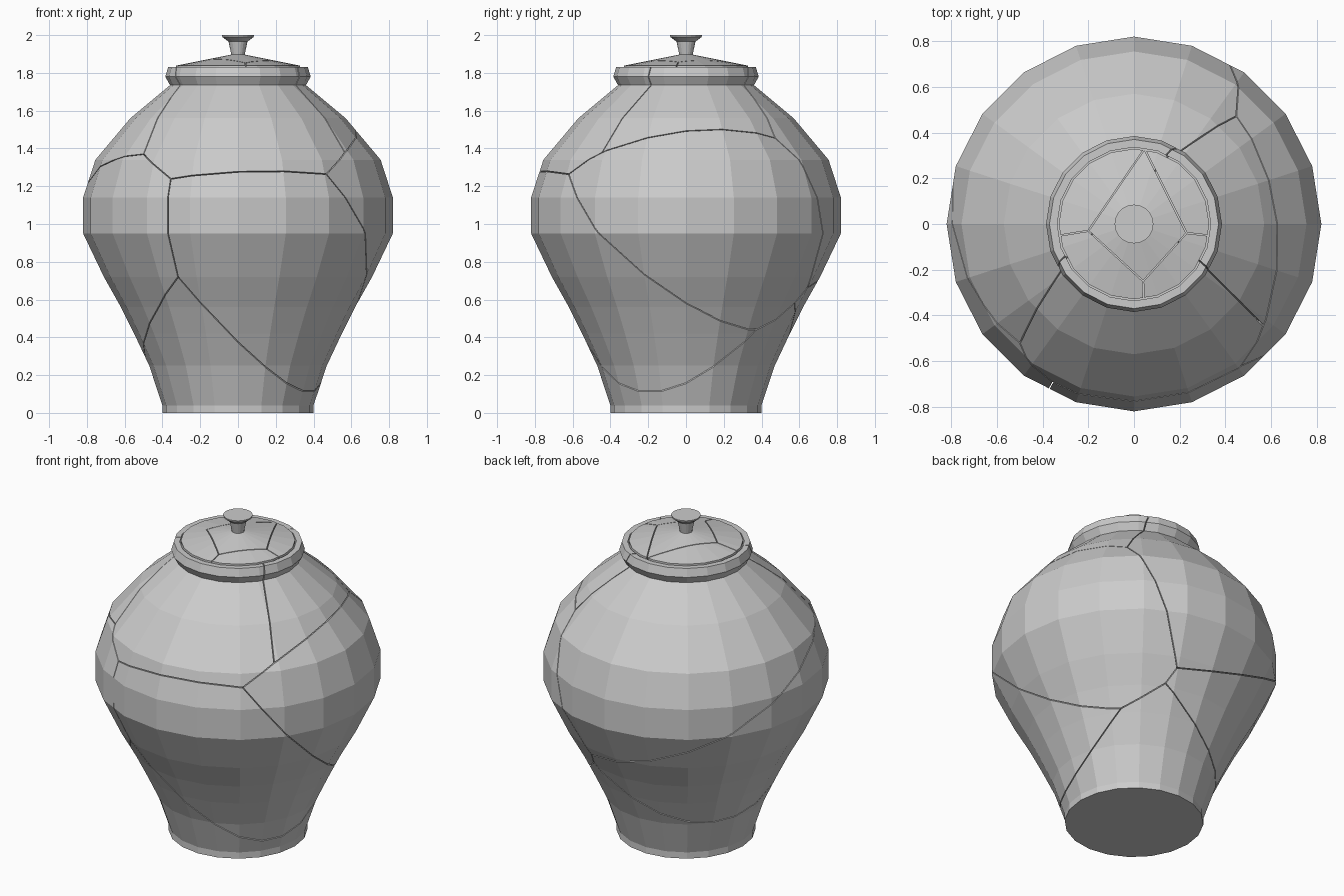
import bpy, bmesh, math
from mathutils import Vector

if "Cube" in bpy.data.objects:
    bpy.data.objects.remove(bpy.data.objects["Cube"])

SIDES = 20


def lathe(profile):
    """Closed solid of revolution with flat end caps."""
    bm = bmesh.new()
    rings = []
    for r, z in profile:
        rings.append([bm.verts.new((r * math.cos(2 * math.pi * i / SIDES),
                                    r * math.sin(2 * math.pi * i / SIDES), z))
                      for i in range(SIDES)])
    for a, b in zip(rings, rings[1:]):
        for i in range(SIDES):
            j = (i + 1) % SIDES
            bm.faces.new((a[i], a[j], b[j], b[i]))
    bm.faces.new(rings[0][::-1])
    bm.faces.new(rings[-1])
    return bm


def add_object(name, bm):
    mesh = bpy.data.meshes.new(name)
    bm.to_mesh(mesh)
    bm.free()
    obj = bpy.data.objects.new(name, mesh)
    bpy.context.collection.objects.link(obj)
    return obj


def shatter(name, profile, cells, gap):
    """Split a solid into convex cells; each cell is where its linear field is greatest."""
    fields = []
    for key, g, p, base in cells:
        g = Vector(g)
        fields.append((key, g, base - g.dot(Vector(p))))
    for key, g, d in fields:
        bm = lathe(profile)
        for other, h, e in fields:
            if other == key:
                continue
            n, off = h - g, e - d
            co = -off * n / n.length_squared - n.normalized() * gap
            bmesh.ops.bisect_plane(bm, geom=bm.verts[:] + bm.edges[:] + bm.faces[:],
                                   dist=1e-6, plane_co=co, plane_no=n, clear_outer=True)
            rim = [ed for ed in bm.edges if ed.is_boundary]
            if rim:
                bmesh.ops.holes_fill(bm, edges=rim, sides=0)
        if bm.faces:
            bmesh.ops.recalc_face_normals(bm, faces=bm.faces[:])
            add_object(name + "_" + key, bm)
        else:
            bm.free()


# Jar body, with a shallow seat for the lid
body = [(0.40, 0), (0.40, 0.04), (0.47, 0.25), (0.55, 0.42), (0.62, 0.56),
        (0.71, 0.72), (0.82, 0.95), (0.82, 1.14), (0.755, 1.34), (0.57, 1.56),
        (0.36, 1.735), (0.385, 1.78), (0.37, 1.83), (0.336, 1.83), (0.336, 1.80)]

# Crack pattern of the body: gradient, reference point and value there
g3, p3 = Vector((0.362, 0.377, 0.430)), Vector((0.47, -0.625, 1.265))
g6, p6 = Vector((-0.369, -0.095, 0.567)), Vector((0.57, -0.45, 1.38))
D = (-0.32, -0.63, 0.72)
shatter("jar_shard", body, [
    ("front", (0, 0, 0), (0, 0, 0), 0),
    ("upper_front", (-0.05, 0.235, 1.0), (0, -0.77, 1.275), 0),
    ("right", g3, p3, 0),
    ("base", (-0.476, 0.244, -0.369), D, 0),
    ("left", (-0.748, 0.414, -0.002), D, 0),
    ("upper_right", g3 + g6, p6, g3.dot(p6 - p3)),
    ("upper_back", (-0.54, 0.76, 0.778), (-0.50, -0.52, 1.37), 0.179),
], 0.0025)

# Lid, shallow cone broken into five pieces
lid = [(0.329, 1.802), (0.329, 1.838), (0.035, 1.897)]
shatter("lid_shard", lid, [
    ("middle", (0, 0, 0), (0, 0, 0), 0),
    ("back_left", (-0.35, 0.24, 0), (-0.20, -0.03, 0), 0),
    ("back_right", (0.36, 0.18, 0), (0.23, -0.04, 0), 0),
    ("front_left", (-0.264, -0.288, 0), (0.04, -0.25, 0), 0),
    ("front_right", (0.309, -0.279, 0), (0.04, -0.25, 0), 0),
], 0.0025)

# Lid knob
add_object("lid_knob", lathe([(0.036, 1.885), (0.036, 1.90), (0.05, 1.965),
                              (0.083, 1.99), (0.085, 2.0)]))
